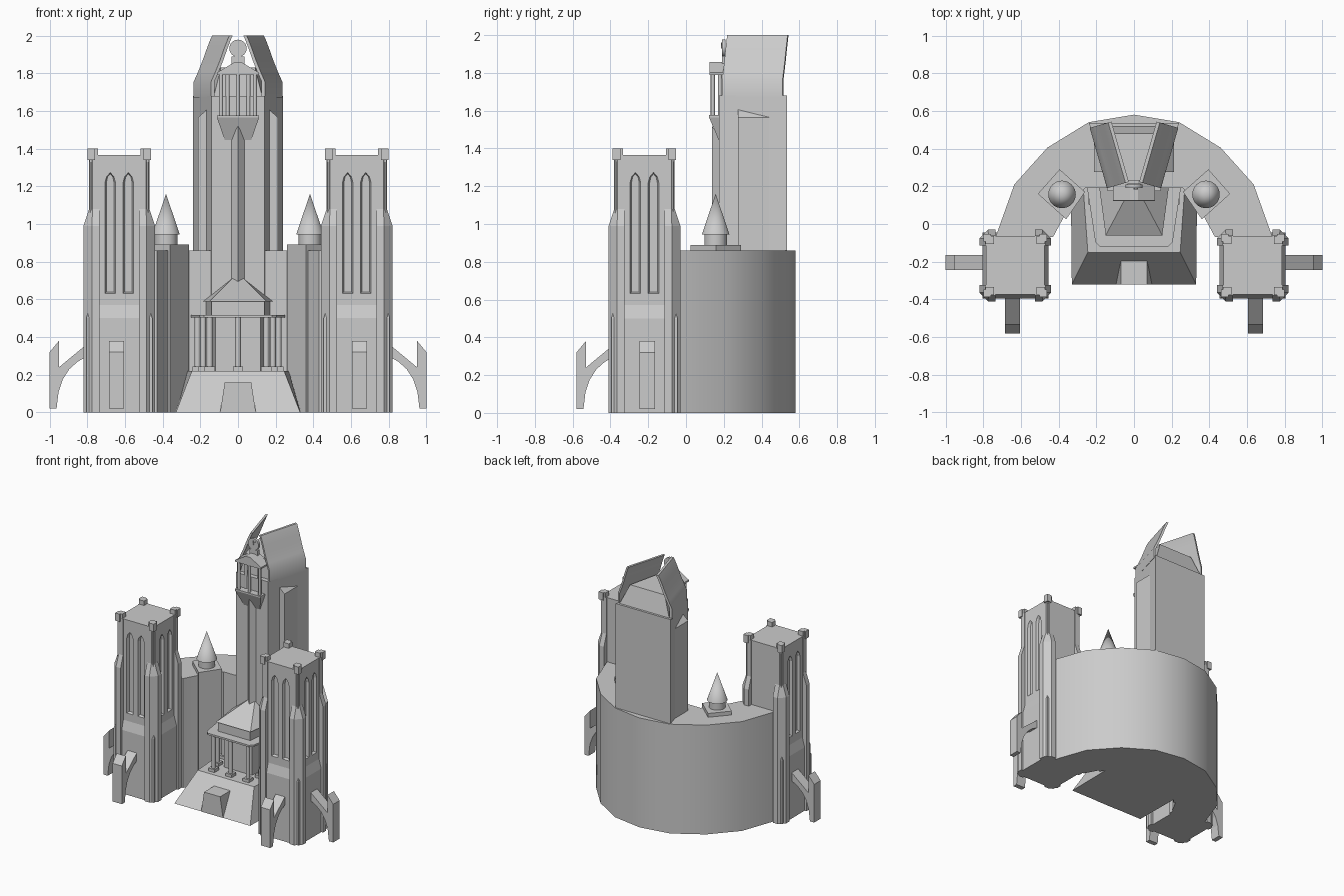
import bpy, bmesh, math
from mathutils import Matrix, Vector

if "Cube" in bpy.data.objects:
    bpy.data.objects.remove(bpy.data.objects["Cube"])


def make(name, bm, mirror=False, smooth=False):
    bmesh.ops.recalc_face_normals(bm, faces=bm.faces)
    me = bpy.data.meshes.new(name)
    bm.to_mesh(me)
    bm.free()
    ob = bpy.data.objects.new(name, me)
    bpy.context.collection.objects.link(ob)
    if mirror:
        ob.modifiers.new("Mirror", "MIRROR")
    if smooth:
        bpy.ops.object.select_all(action='DESELECT')
        ob.select_set(True)
        bpy.context.view_layer.objects.active = ob
        bpy.ops.object.shade_smooth_by_angle(angle=math.radians(35))
    return ob


def add_loft(bm, rings):
    vs = [[bm.verts.new(p) for p in r] for r in rings]
    n = len(vs[0])
    for a, b in zip(vs, vs[1:]):
        for i in range(n):
            bm.faces.new((a[i], a[(i + 1) % n], b[(i + 1) % n], b[i]))
    bm.faces.new(vs[0])
    bm.faces.new(vs[-1])


def loft(name, rings, **kw):
    bm = bmesh.new()
    add_loft(bm, rings)
    return make(name, bm, **kw)


def ring(pts, z):
    return [(x, y, z) for x, y in pts]


def prism(name, pts, z0, z1, **kw):
    return loft(name, [ring(pts, z0), ring(pts, z1)], **kw)


def sym(pts):
    """Close a right-hand outline by reflecting it in x."""
    return pts + [(-x, y) for x, y in reversed(pts) if x > 1e-6]


def add_box(bm, x0, x1, y0, y1, z0, z1):
    sq = [(x0, y0), (x1, y0), (x1, y1), (x0, y1)]
    add_loft(bm, [ring(sq, z0), ring(sq, z1)])


def box(name, *dims, **kw):
    bm = bmesh.new()
    add_box(bm, *dims)
    return make(name, bm, **kw)


def cone(name, x, y, z0, z1, r0, r1, n=32, **kw):
    bm = bmesh.new()
    bmesh.ops.create_cone(bm, cap_ends=True, segments=n, radius1=r0, radius2=r1, depth=z1 - z0,
                          matrix=Matrix.Translation((x, y, (z0 + z1) / 2)))
    return make(name, bm, smooth=True, **kw)


# Curved rear wing
wing = sym([(0, .19), (.26, .19), (.36, .06), (.43, -.07), (.735, -.07), (.635, .21),
            (.46, .405), (.24, .54), (0, .58)])
wing = [(0, .19)] + [p for p in wing if p != (0, .19)]
prism("curved_wing", wing, 0, .86, smooth=True)

# Turrets on diamond piers
prism("turret_pier", [(.36, .025), (.51, .16), (.395, .29), (.26, .17)], 0, .89, mirror=True)
cone("turret_drum", .382, .157, .89, .95, .06, .06, mirror=True)
cone("turret_spire", .382, .157, .945, 1.16, .073, 0, mirror=True)

# Flanking towers: core with lancet recesses on three faces
CX, CY = .63, -.22
core = box("flank_tower_core", CX - .155, CX + .155, CY - .155, CY + .155, 0, 1.365)
bm = bmesh.new()
for ang in (0, math.pi / 2, -math.pi / 2):
    rot = Matrix.Translation((CX, CY, 0)) @ Matrix.Rotation(ang, 4, 'Z')
    for u in (-.048, .048):
        rings = []
        for depth, w, e in ((.165, .032, .005), (.155, .028, .003), (.135, .02, -.005)):
            shape = [(-w, .635 - e), (w, .635 - e), (w, 1.22), (w * .7, 1.25),
                     (0, 1.27 + e), (-w * .7, 1.25), (-w, 1.22)]
            rings.append([rot @ Vector((u + a, -depth, z)) for a, z in shape])
        add_loft(bm, rings)
cutter = make("lancet_cutter", bm)
cutter.hide_render = True
mod = core.modifiers.new("Lancets", "BOOLEAN")
mod.operation, mod.object, mod.solver = 'DIFFERENCE', cutter, 'EXACT'
bpy.context.view_layer.objects.active = core
bpy.ops.object.modifier_apply(modifier=mod.name)
bpy.data.objects.remove(cutter)
core.modifiers.new("Mirror", "MIRROR")


# Tower lower skirt with sloped shoulder
def square(h):
    return [(CX + a * h, CY + b * h) for a, b in ((-1, -1), (1, -1), (1, 1), (-1, 1))]


loft("flank_tower_skirt", [ring(square(h), z) for h, z in ((.175, 0), (.175, .5), (.154, .575))], mirror=True)

# Chamfered corner piers and roof pinnacles
piers, pins = bmesh.new(), bmesh.new()
for sx in (-1, 1):
    for sy in (-1, 1):
        rings = []
        for z, o in ((0, .19), (.99, .19), (1.08, .16), (1.365, .16)):
            c = .145 if o > .17 else .142
            sec = [(.105, .105), (o, .105), (o, c), (c, o), (.105, o)]
            rings.append([(CX + sx * a, CY + sy * b, z) for a, b in sec])
        add_loft(piers, rings)
        px, py = CX + sx * .135, CY + sy * .135
        add_box(pins, px - .022, px + .022, py - .022, py + .022, 1.33, 1.4)
        px, py = CX + sx * .148, CY + sy * .148
        add_box(pins, px - .02, px + .02, py - .02, py + .02, 1.34, 1.4)
make("corner_piers", piers, mirror=True)
make("roof_pinnacles", pins, mirror=True)

# Flying buttresses, front and outer side (distance from tower centre, height)
fly = [(.36, .02), (.36, .32), (.31, .38), (.31, .24), (.165, .36), (.165, .295), (.21, .27),
       (.255, .23), (.29, .175), (.312, .11), (.323, .02)]
loft("front_flying_buttress", [[(x, CY - d, z) for d, z in fly] for x in (.605, .685)], mirror=True)
loft("side_flying_buttress", [[(CX + d + .01, y, z) for d, z in fly] for y in (-.245, -.165)], mirror=True)

# Entrance plinth with door block
loft("plinth", [ring([(-.33, -.32), (.33, -.32), (.335, .2), (-.335, .2)], 0),
                ring([(-.245, -.15), (.245, -.15), (.27, .2), (-.27, .2)], .22)])
loft("door_block", [ring([(-w, -.322), (w, -.322), (w, -.15), (-w, -.15)], z)
                    for w, z in ((.095, 0), (.07, .16))])

# Portico: chamber, columns, slab, hipped roof
prism("portico_chamber", [(-.12, 0), (.12, 0), (.14, .2), (-.14, .2)], .22, .51)
cols = bmesh.new()
spots = [(0, -.09), (.15, -.09), (-.15, -.09)]
spots += [(s * x, y) for s in (-1, 1) for x, y in ((.185, .01), (.215, .13))]
for x, y in spots:
    bmesh.ops.create_cone(cols, cap_ends=True, segments=12, radius1=.016, radius2=.016, depth=.28,
                          matrix=Matrix.Translation((x, y, .365)))
    add_box(cols, x - .027, x + .027, y - .027, y + .027, .22, .243)
make("portico_columns", cols, smooth=True)
prism("portico_slab", sym([(.18, -.12), (.205, -.095), (.25, .2)]), .503, .517)
prism("portico_attic", [(-.14, -.05), (.14, -.05), (.17, .2), (-.17, .2)], .515, .592)
loft("portico_roof", [ring([(-.15, -.06), (.15, -.06), (.185, .2), (-.185, .2)], .59),
                      ring([(-.02, .185), (.02, .185), (.02, .2), (-.02, .2)], .72)])

# Main tower: tapered plan, central rib, side buttresses with sloped caps
prism("main_tower", sym([(.14, .175), (.238, .535)]), .3, 1.68)
loft("tower_rib", [[(-.04, .18, .6), (0, .138, .6), (.04, .18, .6)],
                   [(-.04, .18, 1.45), (0, .138, 1.52), (.04, .18, 1.45)]])
loft("tower_side_buttress", [[(.14, y, .8), (.212, y, .8), (.212, y, 1.565), (.14, y, 1.63)]
                             for y in (.275, .46)], mirror=True)

# Crown: two curved leaning slabs around a tapered core
front, back = Vector((.143, .19)), Vector((.235, .51))
d = (back - front).normalized()
inward = Vector((-d.y, d.x))
curve = [(0, 1.67), (0, 1.755), (.025, 1.81), (.05, 1.87), (.072, 1.93), (.092, 1.98), (.102, 2.0)]
outline = curve + [(o + .018, z) for o, z in reversed(curve)]
rings = []
for p in (front, back):
    rings.append([(*(p + inward * o), z) for o, z in outline])
loft("crown_slab", rings, mirror=True, smooth=True)
loft("crown_core", [ring(sym([(.13, .21), (.22, .52)]), 1.67), ring(sym([(.09, .22), (.15, .48)]), 1.83)])

# Balcony: corbel, columns, gable
loft("balcony_corbel", [ring([(-w, y), (w, y), (w, .2), (-w, .2)], z)
                        for w, y, z in ((.07, .173, 1.445), (.112, .122, 1.565), (.112, .122, 1.577))])
cols = bmesh.new()
for x, y in ((-.09, .142), (0, .142), (.09, .142), (-.055, .18), (.055, .18)):
    bmesh.ops.create_cone(cols, cap_ends=True, segments=12, radius1=.011, radius2=.011, depth=.23,
                          matrix=Matrix.Translation((x, y, 1.685)))
make("balcony_columns", cols, smooth=True)
gable = [(-.112, 1.79), (.112, 1.79), (.112, 1.803), (.02, 1.858), (-.02, 1.858), (-.112, 1.803)]
loft("balcony_gable", [[(x, y, z) for x, z in gable] for y in (.125, .23)])

# Clock dial, stem and hands
bm = bmesh.new()
bmesh.ops.create_cone(bm, cap_ends=True, segments=32, radius1=.046, radius2=.046, depth=.02,
                      matrix=Matrix.Translation((0, .2, 1.932)) @ Matrix.Rotation(math.pi / 2, 4, 'X'))
make("clock_dial", bm, smooth=True)
box("clock_stem", -.035, .035, .19, .215, 1.85, 1.89)
bm = bmesh.new()
add_box(bm, -.003, .003, .184, .191, 1.93, 1.965)
bmesh.ops.rotate(bm, verts=bm.verts, cent=(0, .2, 1.932), matrix=Matrix.Rotation(.6, 3, 'Y'))
add_box(bm, -.003, .003, .184, .191, 1.93, 1.96)
make("clock_hands", bm)
